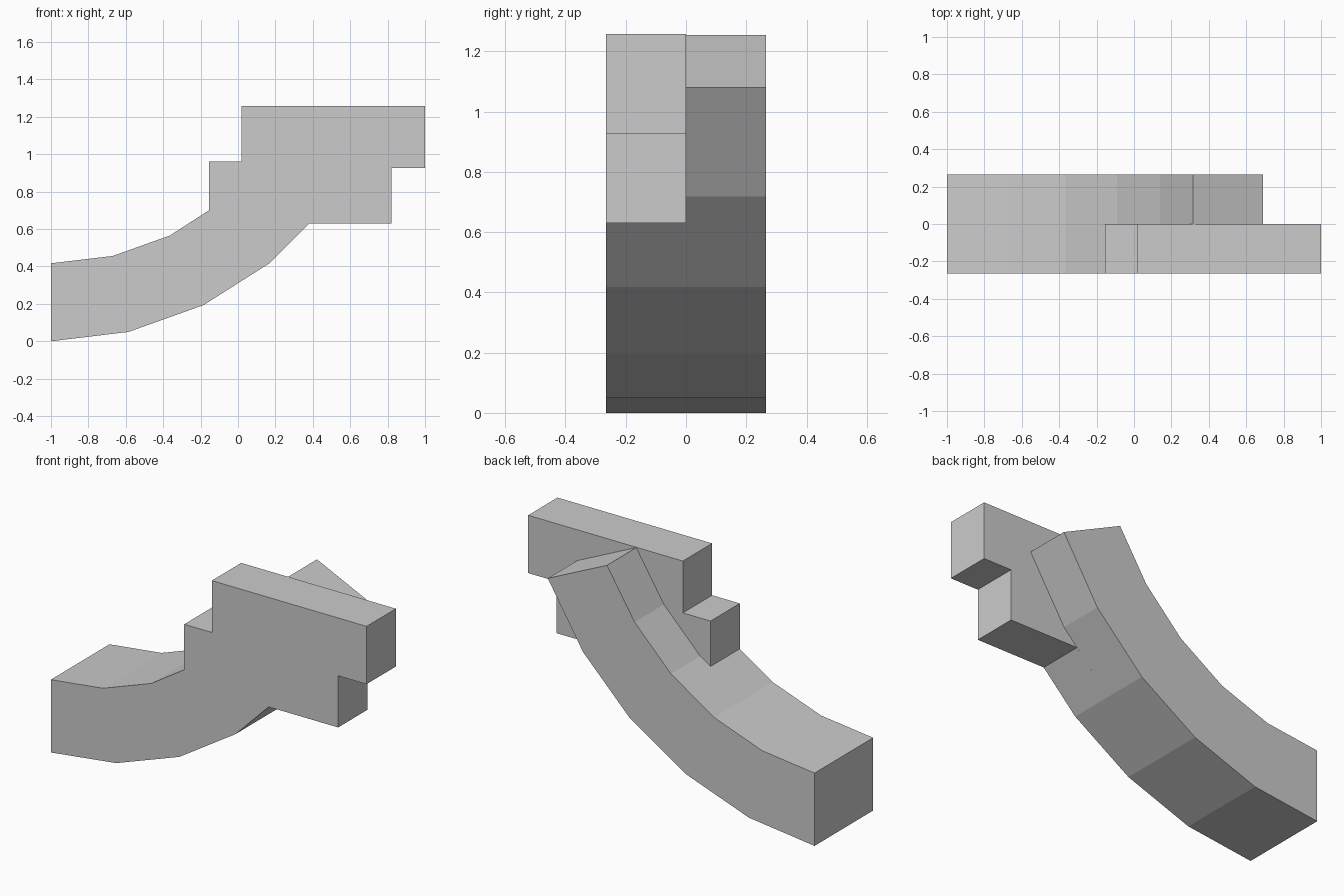
import bpy, bmesh

if "Cube" in bpy.data.objects:
    bpy.data.objects.remove(bpy.data.objects["Cube"])

HALF = 0.265  # half of the grip width


def extrude_profile(name, points, y0, y1):
    """Closed (x, z) profile extruded along y."""
    bm = bmesh.new()
    face = bm.faces.new([bm.verts.new((x, y0, z)) for x, z in points])
    res = bmesh.ops.extrude_face_region(bm, geom=[face])
    verts = [g for g in res["geom"] if isinstance(g, bmesh.types.BMVert)]
    bmesh.ops.translate(bm, verts=verts, vec=(0, y1 - y0, 0))
    bmesh.ops.recalc_face_normals(bm, faces=bm.faces)
    mesh = bpy.data.meshes.new(name)
    bm.to_mesh(mesh)
    bm.free()
    obj = bpy.data.objects.new(name, mesh)
    bpy.context.collection.objects.link(obj)
    return obj


# Lower and upper edges of the curved beam
outer = [(-1, 0), (-0.585, 0.05), (-0.185, 0.193), (0.17, 0.418),
         (0.467, 0.718), (0.69, 1.08)]
inner = [(-1, 0.417), (-0.67, 0.456), (-0.365, 0.565), (-0.09, 0.742),
         (0.14, 0.976), (0.315, 1.255)]

# Stepped plate outline that takes over from the beam on the front half
plate = [(0.38, 0.63), (0.82, 0.63), (0.82, 0.926), (1, 0.926), (1, 1.257),
         (0.02, 1.257), (0.02, 0.96), (-0.155, 0.96), (-0.155, 0.70)]

# Rear half: the whole curved beam
beam = extrude_profile("curved_beam", outer + inner[::-1], 0, HALF)

# Front half: start of the beam merged with the stepped plate
front = extrude_profile("stepped_plate", outer[:4] + plate + inner[2::-1], -HALF, 0)

# Fuse both halves into one solid
union = beam.modifiers.new("fuse", 'BOOLEAN')
union.operation = 'UNION'
union.solver = 'EXACT'
union.object = front
bpy.context.view_layer.objects.active = beam
bpy.ops.object.modifier_apply(modifier=union.name)
bpy.data.objects.remove(front)
